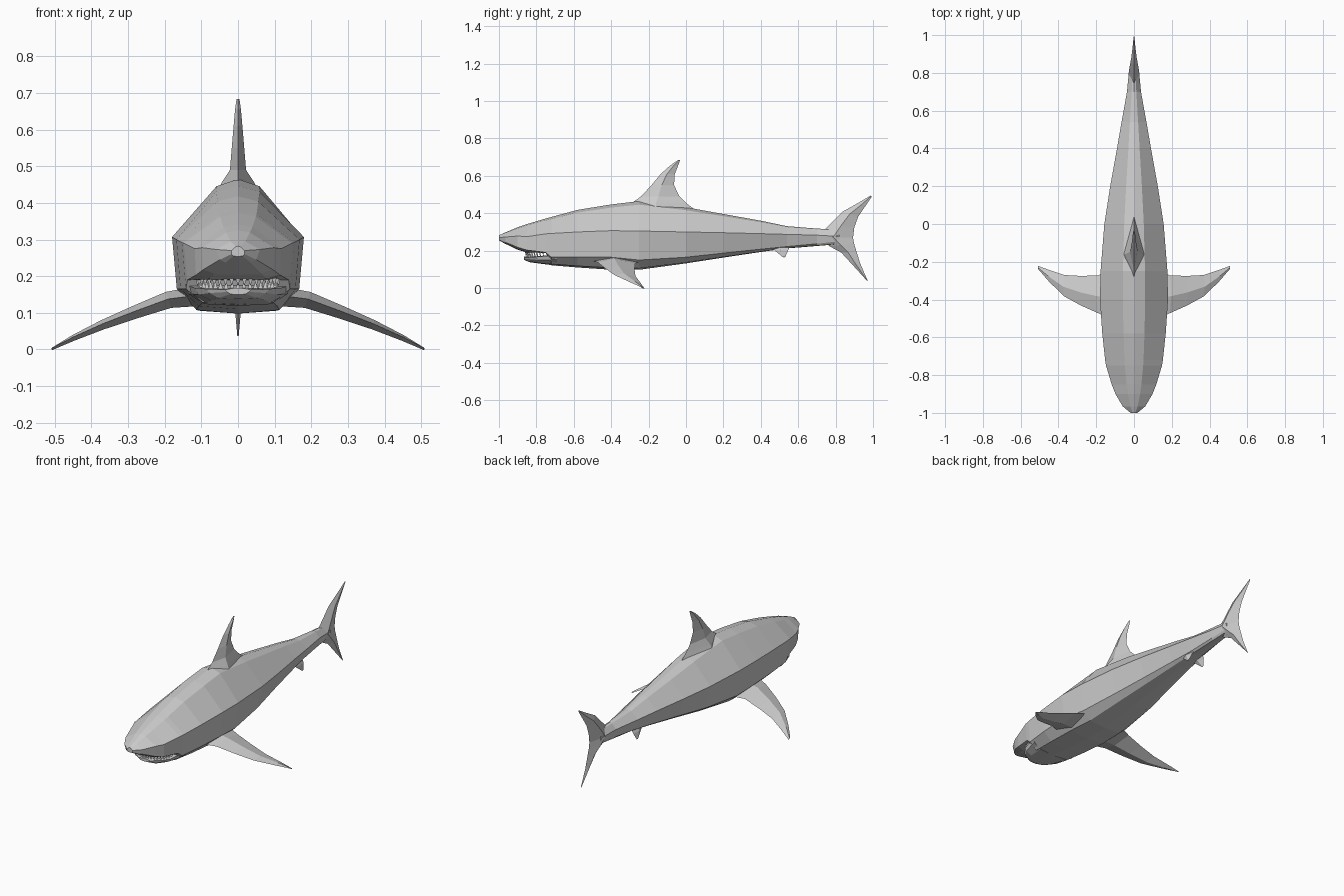
import bpy, bmesh, math
from mathutils import Vector


def loft(name, rings):
    """Skin a list of equal-sized rings and cap both ends."""
    bm = bmesh.new()
    loops = [[bm.verts.new(p) for p in r] for r in rings]
    n = len(loops[0])
    for a, b in zip(loops, loops[1:]):
        for i in range(n):
            j = (i + 1) % n
            bm.faces.new((a[i], a[j], b[j], b[i]))
    bm.faces.new(loops[0])
    bm.faces.new(loops[-1])
    bmesh.ops.recalc_face_normals(bm, faces=bm.faces)
    me = bpy.data.meshes.new(name)
    bm.to_mesh(me)
    bm.free()
    ob = bpy.data.objects.new(name, me)
    bpy.context.collection.objects.link(ob)
    return ob


def body_ring(y, top, w, zs, wl, zl, bot):
    """Cross-section: ridge, shoulder, widest line, lower side, belly."""
    half = [(w * .33, top - .12 * (top - zs)), (w, zs), (wl, zl),
            (wl * .68, bot + .15 * (zl - bot))]
    pts = [(0, top)] + half + [(0, bot)] + [(-x, z) for x, z in reversed(half)]
    return [(x, y, z) for x, z in pts]


def fin(name, sections, side):
    """Diamond-section fin from (leading point, trailing point, half thickness)."""
    side = Vector(side).normalized()
    rings = []
    for lead, trail, t in sections:
        a, b = Vector(lead), Vector(trail)
        m = a.lerp(b, .45)
        rings.append([a, m + side * t, b, m - side * t])
    return loft(name, rings)


def mirror_x(ob):
    m = ob.modifiers.new("mirror", 'MIRROR')
    m.use_axis = (True, False, False)


# Body: y, top, half width, side height, lower half width, lower height, bottom
body = [
    (-1.00, .282, .018, .270, .018, .260, .254),
    (-.965, .298, .060, .273, .050, .245, .236),
    (-.90, .325, .098, .278, .095, .218, .205),
    (-.85, .342, .118, .275, .115, .203, .190),
    (-.75, .372, .148, .290, .138, .190, .188),
    (-.72, .380, .153, .292, .142, .165, .122),
    (-.58, .418, .168, .300, .157, .165, .110),
    (-.40, .447, .180, .307, .167, .165, .098),
    (-.25, .465, .177, .305, .155, .150, .098),
    (0, .432, .157, .300, .125, .165, .132),
    (.20, .396, .126, .296, .092, .187, .163),
    (.40, .360, .090, .291, .062, .208, .193),
    (.54, .331, .066, .287, .042, .222, .212),
    (.70, .318, .037, .283, .030, .237, .225),
    (.82, .312, .026, .276, .020, .250, .235),
]
loft("body", [body_ring(*r) for r in body])

# Lower jaw
jaw = [
    (-.865, .168, .035, .163, .030, .157, .150),
    (-.835, .168, .085, .165, .078, .154, .138),
    (-.79, .170, .118, .168, .108, .150, .132),
    (-.69, .180, .142, .176, .136, .152, .119),
]
loft("lower_jaw", [body_ring(*r) for r in jaw])

# Teeth around both jaws
bm = bmesh.new()
for i in range(19):
    a = math.radians(-80 + 160 * i / 18)
    for r, z, d in ((.112, .192, -1), (.106, .168, 1)):
        x, y = r * math.sin(a), -.745 - r * math.cos(a)
        s = .007
        tip = bm.verts.new((x, y, z + d * .019))
        base = [bm.verts.new((x + s * p, y + s * q, z - d * .004))
                for p, q in ((-1, -.6), (1, -.6), (0, 1))]
        for k in range(3):
            bm.faces.new((base[k], base[(k + 1) % 3], tip))
        bm.faces.new(base)
bmesh.ops.recalc_face_normals(bm, faces=bm.faces)
me = bpy.data.meshes.new("teeth")
bm.to_mesh(me)
bm.free()
bpy.context.collection.objects.link(bpy.data.objects.new("teeth", me))

# Dorsal fin: z, leading y, trailing y, half thickness
dorsal = [(.425, -.33, .04, .060), (.455, -.29, 0, .045), (.490, -.24, -.035, .022),
          (.550, -.185, -.064, .017), (.610, -.135, -.060, .012),
          (.655, -.085, -.042, .008), (.684, -.043, -.032, .004)]
fin("dorsal_fin", [((0, a, z), (0, b, z), t) for z, a, b, t in dorsal], (1, 0, 0))

# Tail fin: leading y, z, trailing y, z, half thickness
tail = [(.988, .495, .994, .490, .002), (.915, .452, .950, .425, .008),
        (.840, .410, .920, .380, .015), (.770, .340, .900, .325, .024),
        (.700, .275, .893, .270, .030), (.770, .222, .898, .240, .024),
        (.830, .190, .913, .190, .015), (.885, .130, .932, .130, .010),
        (.967, .040, .973, .036, .002)]
fin("tail_fin", [((0, a, az), (0, b, bz), t) for a, az, b, bz, t in tail], (1, 0, 0))

# Pectoral fins: x, z, leading y, trailing y, half thickness
pectoral = [(.110, .148, -.51, -.24, .028), (.190, .138, -.472, -.272, .023),
            (.280, .105, -.432, -.275, .018), (.370, .070, -.383, -.270, .013),
            (.450, .034, -.305, -.243, .008), (.508, .004, -.238, -.222, .003)]
mirror_x(fin("pectoral_fins",
             [((x, a, z), (x, b, z - .006), t) for x, z, a, b, t in pectoral], (.35, 0, 1)))

# Small rear fins under the body
rear = [(.030, .225, .44, .55, .010), (.042, .200, .475, .546, .008),
        (.052, .165, .518, .530, .002)]
mirror_x(fin("rear_fins", [((x, a, z), (x, b, z), t) for x, z, a, b, t in rear], (1, 0, .3)))
